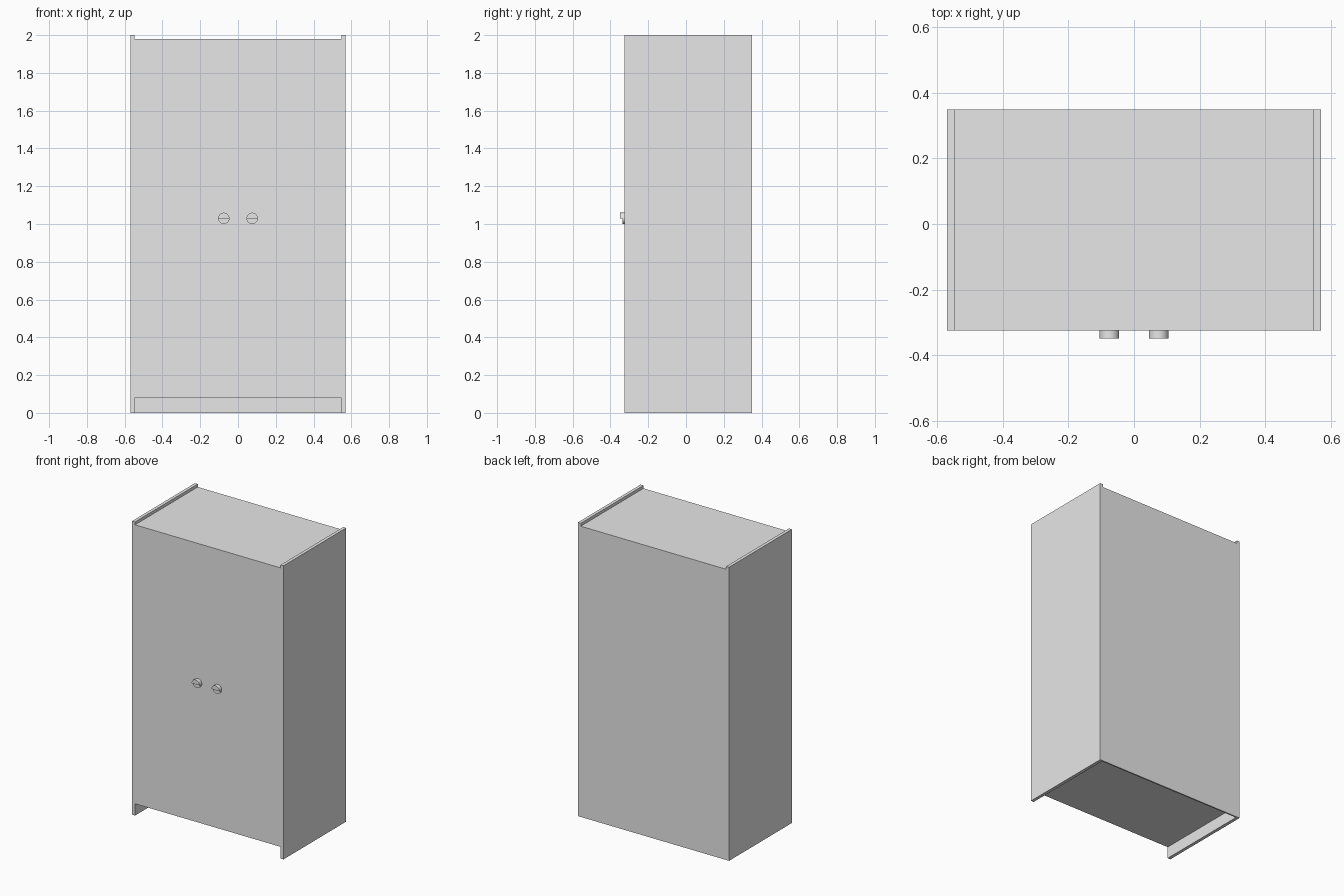
import bpy, bmesh, math
from mathutils import Vector

if "Cube" in bpy.data.objects:
    bpy.data.objects.remove(bpy.data.objects["Cube"], do_unlink=True)

grey = bpy.data.materials.new("plain_grey")
grey.use_nodes = True
grey.diffuse_color = (0.8, 0.8, 0.8, 1)
grey.node_tree.nodes["Principled BSDF"].inputs["Base Color"].default_value = (0.8, 0.8, 0.8, 1)

WIDTH, INNER = 0.57, 0.548       # half widths outside and between the sides
FRONT, BACK = -0.325, 0.35
LOW, HIGH = 0.08, 1.98           # underside of the carcass and its top
BOARD, THIN = 0.02, 0.01


def finish(name, bm):
    bmesh.ops.recalc_face_normals(bm, faces=bm.faces)
    mesh = bpy.data.meshes.new(name)
    bm.to_mesh(mesh)
    bm.free()
    mesh.materials.append(grey)
    obj = bpy.data.objects.new(name, mesh)
    bpy.context.collection.objects.link(obj)
    return obj


def panel(name, low, high):
    low, high = Vector(low), Vector(high)
    bm = bmesh.new()
    bmesh.ops.create_cube(bm, size=1)
    for v in bm.verts:
        v.co = (low + high) / 2 + v.co * (high - low)
    return finish(name, bm)


def half_disc(name, x, z, radius, start, depth):
    """Half cylinder along y, beginning at the given angle."""
    bm = bmesh.new()
    steps = 16
    rim = []
    for i in range(steps + 1):
        a = start + math.pi * i / steps
        rim.append(bm.verts.new((x + radius * math.cos(a), FRONT, z + radius * math.sin(a))))
    face = bm.faces.new(rim)
    out = bmesh.ops.extrude_face_region(bm, geom=[face])
    moved = [g for g in out["geom"] if isinstance(g, bmesh.types.BMVert)]
    bmesh.ops.translate(bm, verts=moved, vec=(0, -depth, 0))
    obj = finish(name, bm)
    bpy.ops.object.select_all(action="DESELECT")
    obj.select_set(True)
    bpy.context.view_layer.objects.active = obj
    bpy.ops.object.shade_smooth_by_angle(angle=math.radians(30))


# Sides, doors and two-level knobs, mirrored left and right
for side, s in (("left", 1), ("right", -1)):
    x0, x1 = sorted((s * INNER, s * WIDTH))
    panel(side + "_side", (x0, FRONT, 0), (x1, BACK, 2))
    x0, x1 = sorted((0, s * INNER))
    panel(side + "_door", (x0, FRONT, LOW), (x1, FRONT + BOARD, HIGH))
    half_disc(side + "_knob_upper", s * 0.075, 1.03, 0.03, 0, 0.025)
    half_disc(side + "_knob_lower", s * 0.075, 1.03, 0.03, math.pi, 0.012)

# Back reaches the floor; top and bottom boards sit behind the doors
panel("back_panel", (-INNER, BACK - THIN, 0), (INNER, BACK, HIGH))
for name, z in (("top_board", HIGH - BOARD), ("bottom_board", LOW)):
    panel(name, (-INNER, FRONT + BOARD, z), (INNER, BACK - THIN, z + BOARD))
